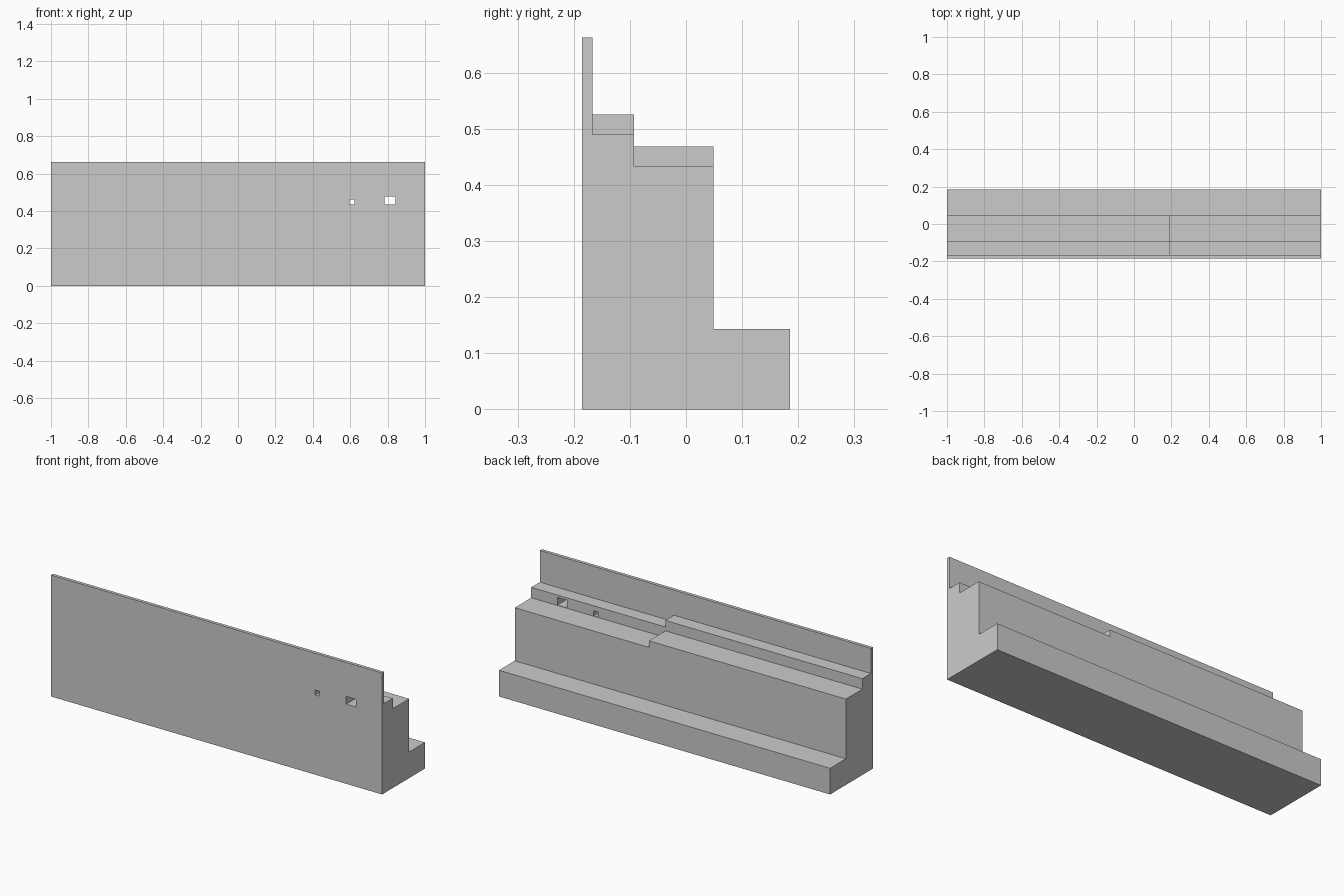
import bpy, bmesh

if "Cube" in bpy.data.objects:
    bpy.data.objects.remove(bpy.data.objects["Cube"])


def extrude_profile(name, profile, x0, x1):
    """Extrude a closed (y, z) outline along x."""
    bm = bmesh.new()
    face = bm.faces.new([bm.verts.new((x0, y, z)) for y, z in profile])
    ext = bmesh.ops.extrude_face_region(bm, geom=[face])
    moved = [v for v in ext["geom"] if isinstance(v, bmesh.types.BMVert)]
    bmesh.ops.translate(bm, verts=moved, vec=(x1 - x0, 0, 0))
    bmesh.ops.recalc_face_normals(bm, faces=bm.faces)
    mesh = bpy.data.meshes.new(name)
    bm.to_mesh(mesh)
    bm.free()
    obj = bpy.data.objects.new(name, mesh)
    bpy.context.collection.objects.link(obj)
    return obj


def cut(target, cutter):
    """Subtract the cutter, then discard it."""
    cutter.hide_render = True
    mod = target.modifiers.new("cut", 'BOOLEAN')
    mod.operation = 'DIFFERENCE'
    mod.solver = 'EXACT'
    mod.object = cutter
    bpy.context.view_layer.objects.active = target
    bpy.ops.object.modifier_apply(modifier=mod.name)
    bpy.data.objects.remove(cutter)


# Stepped wall with thin parapet at the front
wall = extrude_profile("stepped_wall", [
    (-0.185, 0), (0.185, 0), (0.185, 0.143), (0.049, 0.143), (0.049, 0.469),
    (-0.093, 0.469), (-0.093, 0.526), (-0.167, 0.526), (-0.167, 0.663),
    (-0.185, 0.663)], -1, 1)

# Lowered ledges on the right-hand section
cut(wall, extrude_profile("ledge_cutter", [
    (-0.167, 0.49), (-0.093, 0.49), (-0.093, 0.433), (0.1, 0.433),
    (0.1, 0.6), (-0.167, 0.6)], 0.19, 1.1))

# Two openings through the wall, just above the lower ledge
for x0, x1, top in ((0.596, 0.623, 0.462), (0.783, 0.842, 0.477)):
    cut(wall, extrude_profile("opening_cutter", [
        (-0.3, 0.435), (-0.05, 0.435), (-0.05, top), (-0.3, top)], x0, x1))
